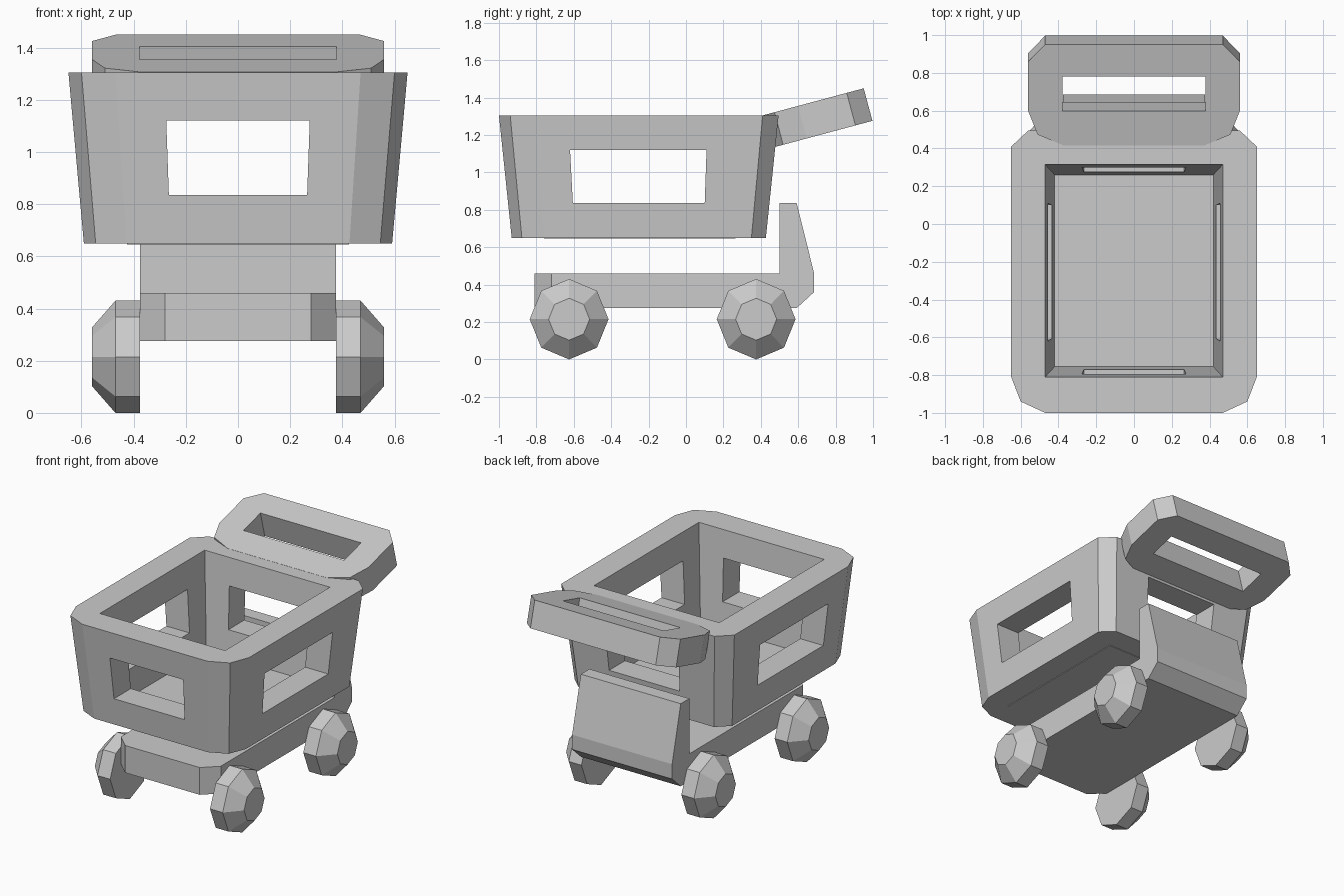
import bpy, bmesh, math
from mathutils import Matrix, Vector

if "Cube" in bpy.data.objects:
    bpy.data.objects.remove(bpy.data.objects["Cube"])

grey = bpy.data.materials.new("grey")
grey.diffuse_color = (0.6, 0.6, 0.6, 1)
grey.use_nodes = True
grey.node_tree.nodes["Principled BSDF"].inputs["Base Color"].default_value = grey.diffuse_color


def loft(name, rings):
    """Closed solid through rings of equal point count, capped at both ends."""
    bm = bmesh.new()
    vs = [[bm.verts.new(p) for p in ring] for ring in rings]
    n = len(rings[0])
    bm.faces.new(vs[0])
    bm.faces.new(vs[-1])
    for a, b in zip(vs, vs[1:]):
        for i in range(n):
            j = (i + 1) % n
            bm.faces.new((a[i], a[j], b[j], b[i]))
    bmesh.ops.recalc_face_normals(bm, faces=bm.faces)
    me = bpy.data.meshes.new(name)
    bm.to_mesh(me)
    bm.free()
    me.materials.append(grey)
    ob = bpy.data.objects.new(name, me)
    bpy.context.collection.objects.link(ob)
    return ob


def cut(ob, cutter):
    """Subtract cutter from ob and delete the cutter."""
    mod = ob.modifiers.new("cut", 'BOOLEAN')
    mod.operation = 'DIFFERENCE'
    mod.solver = 'EXACT'
    mod.object = cutter
    bpy.context.view_layer.objects.active = ob
    bpy.ops.object.modifier_apply(modifier=mod.name)
    bpy.data.objects.remove(cutter)


def mirrored(half):
    """Complete a right-hand outline with its mirror image."""
    return half + [(-x, y) for x, y in reversed(half)]


def rect(x, y0, y1, z):
    return [(x, y0, z), (x, y1, z), (-x, y1, z), (-x, y0, z)]


# Basket shell, tapered towards the bottom
outline = mirrored([(0.47, -1.0), (0.60, -0.94), (0.65, -0.81), (0.65, 0.41), (0.56, 0.495)])
cy, taper = -0.2525, 0.909
basket = loft("basket", [
    [(x * taper, cy + (y - cy) * taper, 0.65) for x, y in outline],
    [(x, y, 1.305) for x, y in outline]])

# Basket interior (walls lean outwards, extended past both ends)
cut(basket, loft("interior_cutter", [
    rect(0.416, -0.751, 0.256, 0.60), rect(0.474, -0.814, 0.319, 1.355)]))

# Windows through front/back and both sides
cut(basket, loft("front_window_cutter", [
    [(-0.265, y, 0.835), (0.265, y, 0.835), (0.275, y, 1.12), (-0.275, y, 1.12)]
    for y in (-1.5, 1.0)]))
cut(basket, loft("side_window_cutter", [
    [(x, -0.605, 0.835), (x, 0.10, 0.835), (x, 0.11, 1.12), (x, -0.62, 1.12)]
    for x in (-1.0, 1.0)]))

# Basket floor plate
loft("basket_floor", [rect(0.425, -0.76, 0.265, 0.646), rect(0.425, -0.76, 0.265, 0.656)])

# Handle, a slab tilted upwards with a grip slot
handle_outline = mirrored([(0.37, 0.0), (0.51, 0.06), (0.56, 0.19), (0.56, 0.46), (0.47, 0.554)])
tilt = Matrix.Translation((0, 0.415, 1.306)) @ Matrix.Rotation(math.radians(15), 4, 'X')


def tilted(points, z):
    return [tilt @ Vector((x, y, z)) for x, y in points]


handle = loft("handle", [tilted(handle_outline, -0.18), tilted(handle_outline, 0)])
slot = mirrored([(0.378, 0.19), (0.378, 0.378)])
cut(handle, loft("slot_cutter", [tilted(slot, -0.3), tilted(slot, 0.1)]))

# Chassis with upright back, side profile extruded across x
profile = [(-0.81, 0.275), (-0.81, 0.46), (0.50, 0.46), (0.50, 0.835),
           (0.592, 0.835), (0.685, 0.46), (0.685, 0.36), (0.592, 0.275)]
chassis = loft("chassis", [[(x, y, z) for y, z in profile] for x in (-0.375, 0.375)])

# Bevelled front corners of the chassis
for s in (-1, 1):
    corner = [(s * 0.28, -0.81), (s * 0.375, -0.72), (s * 0.47, -0.63), (s * 0.47, -0.99), (s * 0.09, -0.99)]
    cut(chassis, loft("corner_cutter", [[(x, y, z) for x, y in corner] for z in (0.1, 0.47)]))

# Four octagonal wheels with tapered outer faces
for side, s in (("left", -1), ("right", 1)):
    for end, y in (("front", -0.625), ("back", 0.375)):
        loft(f"{end}_{side}_wheel", [
            [(s * x, y + r * 0.98 * math.cos(i * math.pi / 4), 0.215 + r * math.sin(i * math.pi / 4))
             for i in range(8)]
            for x, r in ((0.375, 0.215), (0.47, 0.215), (0.56, 0.112))])
